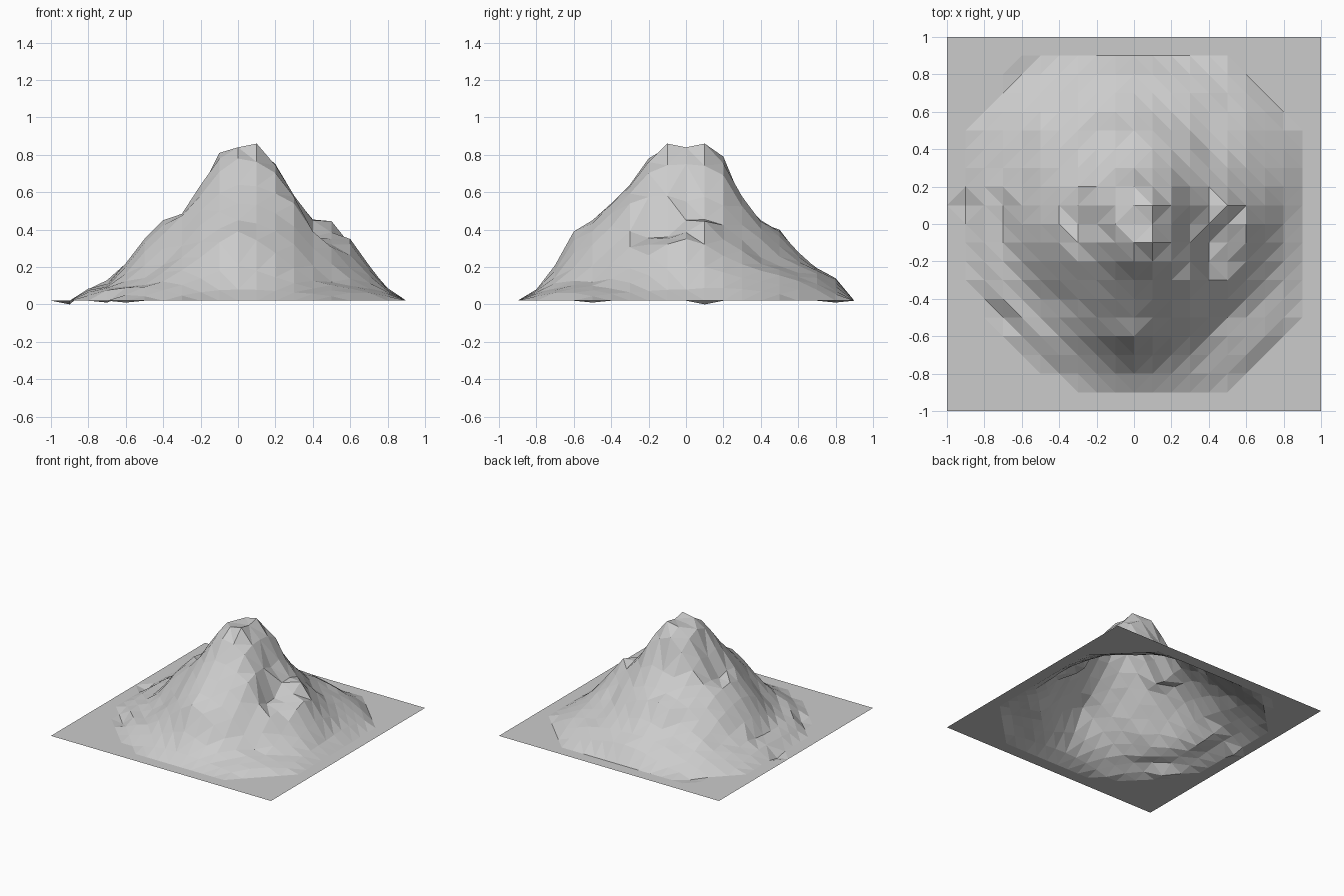
import bpy, bmesh, math, random

if "Cube" in bpy.data.objects:
    bpy.data.objects.remove(bpy.data.objects["Cube"])

random.seed(4)
BASE = 0.02
# Slope profiles: heights at radius 0.1 .. 1.0 for eight compass directions, from +x anticlockwise
PROFILES = [
    [.84, .75, .55, .45, .445, .35, .21, .08, .02, .02],
    [.86, .80, .66, .46, .33, .22, .18, .15, .10, .03],
    [.84, .79, .55, .45, .39, .28, .19, .14, .02, .02],
    [.81, .71, .55, .45, .36, .27, .19, .13, .08, .02],
    [.81, .61, .46, .45, .35, .22, .10, .08, .02, .02],
    [.82, .72, .56, .43, .29, .17, .10, .08, .02, .02],
    [.84, .78, .64, .54, .45, .39, .21, .08, .02, .02],
    [.86, .80, .68, .56, .40, .25, .12, .09, .08, .02],
]
SUMMIT = 0.83
# Local features: dips in the flat, summit rim, ledges and knobs on the slopes
FEATURES = {(-9, 1): 0.0, (-7, -5): 0.01, (-6, 8): 0.01,
            (1, -1): .86, (1, 1): .86,
            (3, -3): .54, (4, -3): .39, (4, -2): .355, (4, -1): .36,
            (5, -1): .35, (5, -2): .32, (5, 1): .445, (5, 0): .385,
            (-1, 5): .40, (-2, 5): .37, (-1, 6): .27}


def along(profile, r):
    pts = [SUMMIT] + profile + [BASE] * 6
    i = int(r * 10 + 1e-6)
    t = r * 10 - i
    return pts[i] * (1 - t) + pts[i + 1] * t


def height(i, j):
    if (i, j) in FEATURES:
        return FEATURES[(i, j)]
    r = math.hypot(i, j) / 10
    a = (math.atan2(j, i) / (math.pi / 4)) % 8
    k = int(a) % 8
    t = a - int(a)
    z = along(PROFILES[k], r) * (1 - t) + along(PROFILES[(k + 1) % 8], r) * t
    if max(abs(i), abs(j)) > 8 or r > 0.95 or z < 0.035:
        return BASE
    # slight ruggedness away from the main ridges
    if i and j and 0.25 < r < 0.8:
        z += random.uniform(-0.008, 0.008)
    return z


# Mountain terrain: displaced 20 x 20 grid, flat shaded, split along the contours
bm = bmesh.new()
bmesh.ops.create_grid(bm, x_segments=20, y_segments=20, size=1.0)
for v in bm.verts:
    v.co.z = height(round(v.co.x * 10), round(v.co.y * 10))
bmesh.ops.triangulate(bm, faces=bm.faces[:], quad_method='SHORT_EDGE')
mesh = bpy.data.meshes.new("mountain_terrain")
bm.to_mesh(mesh)
bm.free()
mountain = bpy.data.objects.new("mountain_terrain", mesh)
bpy.context.collection.objects.link(mountain)
